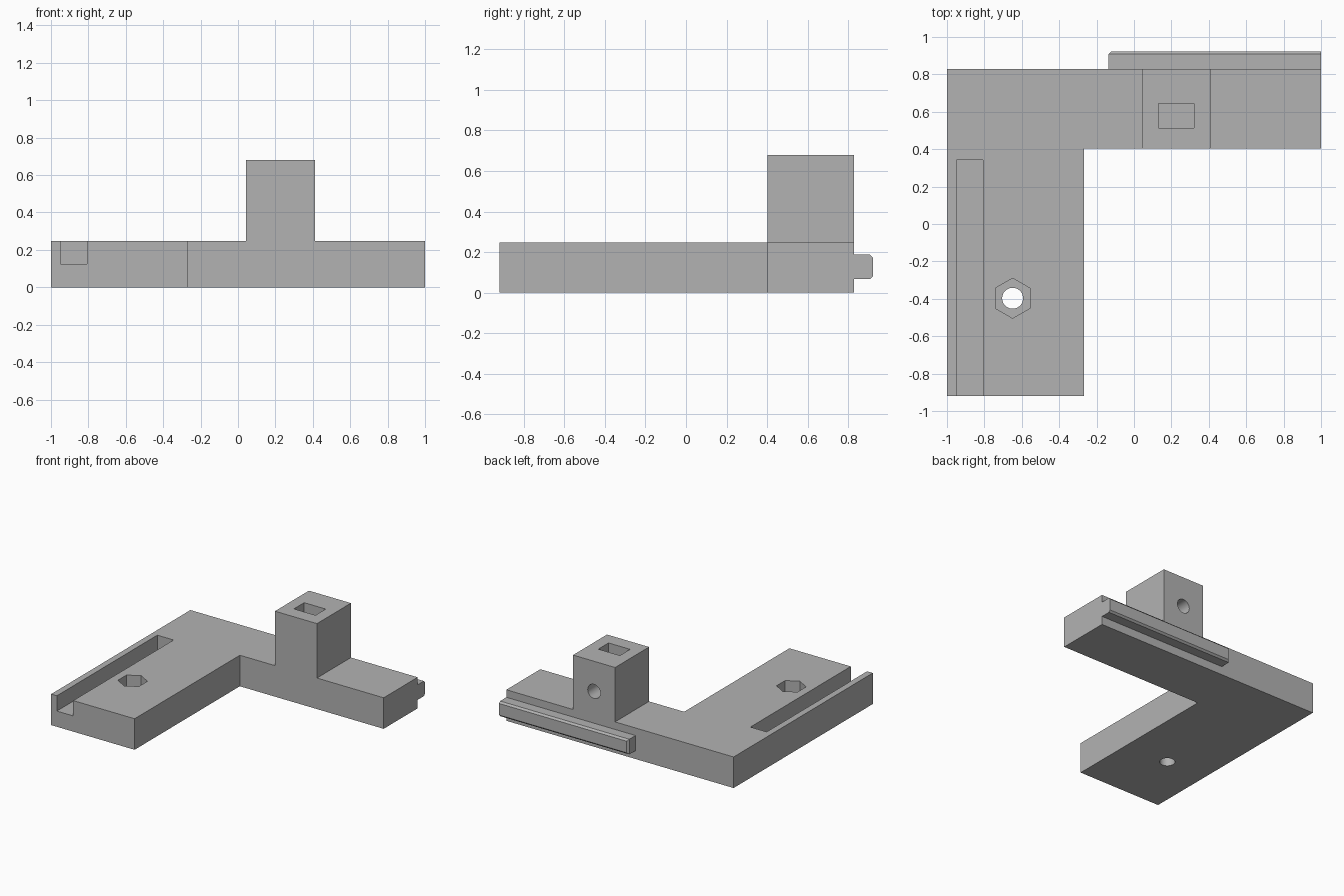
import bpy, bmesh, math
from mathutils import Matrix

if "Cube" in bpy.data.objects:
    bpy.data.objects.remove(bpy.data.objects["Cube"])

grey = bpy.data.materials.new("plain_grey")
grey.diffuse_color = (0.45, 0.45, 0.45, 1)
grey.use_nodes = True
grey.node_tree.nodes["Principled BSDF"].inputs["Base Color"].default_value = grey.diffuse_color


def add_object(name, bm):
    bmesh.ops.recalc_face_normals(bm, faces=bm.faces)
    mesh = bpy.data.meshes.new(name)
    bm.to_mesh(mesh)
    bm.free()
    mesh.materials.append(grey)
    obj = bpy.data.objects.new(name, mesh)
    bpy.context.collection.objects.link(obj)
    return obj


def box(name, x, y, z, chamfer=0):
    bm = bmesh.new()
    bmesh.ops.create_cube(bm, size=1)
    for v in bm.verts:
        v.co = [a[0] if c < 0 else a[1] for a, c in zip((x, y, z), v.co)]
    if chamfer:
        # outer back edges, leaving the flush right end square
        edges = [e for e in bm.edges
                 if all(abs(v.co.y - y[1]) < 1e-5 for v in e.verts)
                 and any(v.co.x < x[1] - 1e-5 for v in e.verts)]
        bmesh.ops.bevel(bm, geom=edges, offset=chamfer, segments=1, affect='EDGES')
    return add_object(name, bm)


def prism(name, sides, radius, depth, matrix):
    bm = bmesh.new()
    bmesh.ops.create_cone(bm, cap_ends=True, segments=sides, radius1=radius,
                          radius2=radius, depth=depth, matrix=matrix)
    return add_object(name, bm)


def combine(body, tool, operation):
    mod = body.modifiers.new(operation.lower(), 'BOOLEAN')
    mod.operation, mod.solver, mod.object = operation, 'EXACT', tool
    bpy.context.view_layer.objects.active = body
    bpy.ops.object.modifier_apply(modifier=mod.name)
    bpy.data.objects.remove(tool)


T = 0.247                      # plate thickness
BACK, INNER = 0.83, 0.403      # arm depth range

# L-shaped plate
outline = [(-1, -0.92), (-0.266, -0.92), (-0.266, INNER), (1, INNER), (1, BACK), (-1, BACK)]
bm = bmesh.new()
face = bm.faces.new([bm.verts.new((x, y, 0)) for x, y in outline])
ext = bmesh.ops.extrude_face_region(bm, geom=[face])
bmesh.ops.translate(bm, vec=(0, 0, T), verts=[g for g in ext["geom"] if isinstance(g, bmesh.types.BMVert)])
body = add_object("bracket_body", bm)

# Upright post and rear tongue
combine(body, box("post", (0.043, 0.413), (INNER, BACK), (0.1, 0.68)), 'UNION')
combine(body, box("rear_tongue", (-0.137, 1), (BACK - 0.08, 0.922), (0.067, 0.187), 0.014), 'UNION')

# Long slot, open at the front
combine(body, box("slot", (-0.95, -0.806), (-1.0, 0.342), (0.125, 0.4)), 'DIFFERENCE')

# Hexagonal nut recess with a through hole
nut = Matrix.Translation((-0.649, -0.397, 0.247))
combine(body, prism("nut_recess", 6, 0.107, 0.25, nut), 'DIFFERENCE')
combine(body, prism("bolt_hole", 32, 0.056, 1, nut), 'DIFFERENCE')

# Square nut pocket in the post and the hole into it from behind
combine(body, box("nut_pocket", (0.132, 0.322), (0.514, 0.643), (0.335, 0.8)), 'DIFFERENCE')
side = Matrix.Translation((0.228, 0.75, 0.44)) @ Matrix.Rotation(math.pi / 2, 4, 'X')
combine(body, prism("post_hole", 32, 0.056, 0.3, side), 'DIFFERENCE')

# Smooth the round holes only
body.select_set(True)
bpy.context.view_layer.objects.active = body
bpy.ops.object.shade_smooth_by_angle(angle=math.radians(25))
